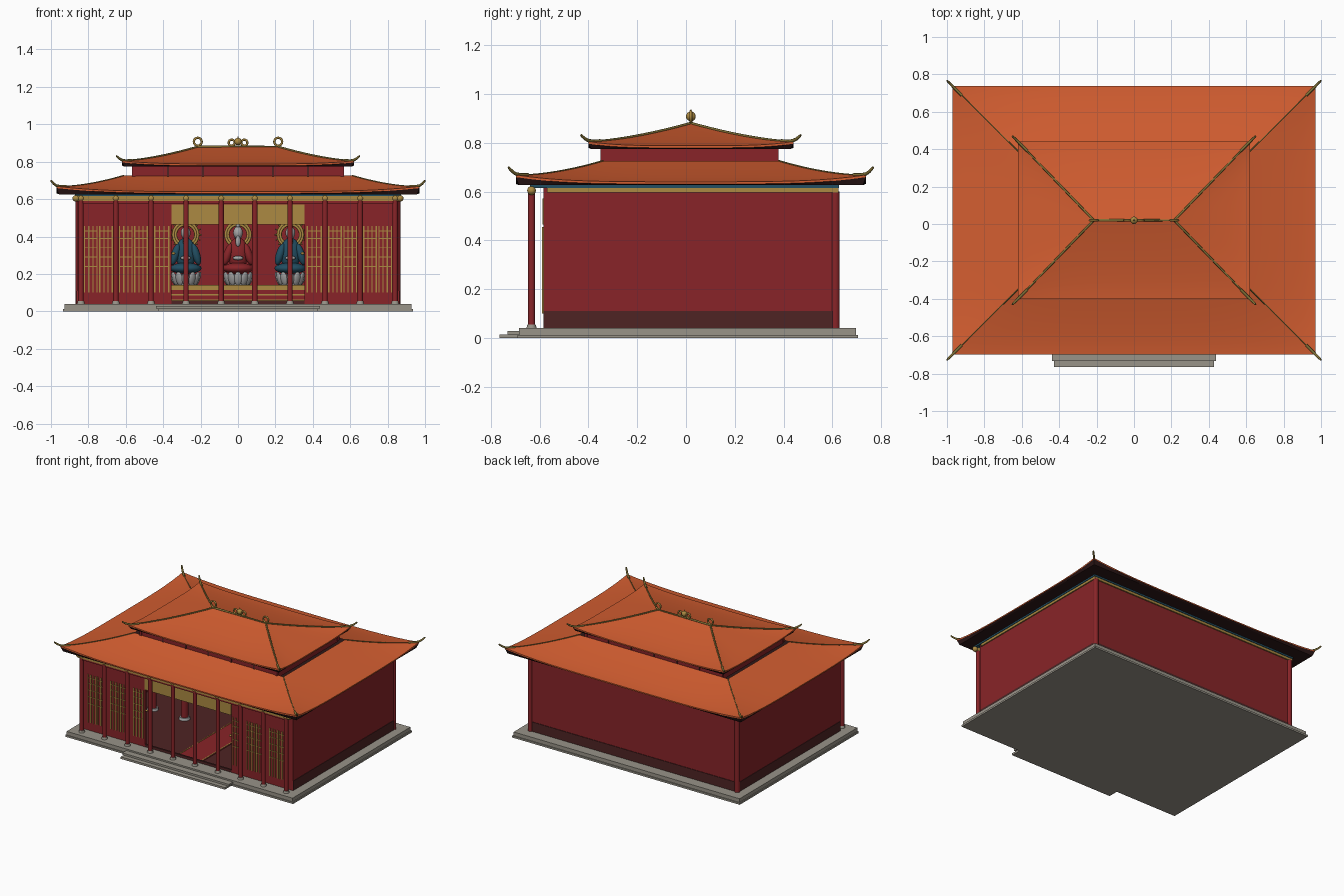
import bpy, bmesh, math
from mathutils import Vector, Matrix

if "Cube" in bpy.data.objects:
    bpy.data.objects.remove(bpy.data.objects["Cube"])

CY = 0.02  # roof centre in y


def srgb(r, g, b):
    return [((c / 255 + 0.055) / 1.055) ** 2.4 for c in (r, g, b)] + [1]


def material(name, *rgb):
    m = bpy.data.materials.new(name)
    m.diffuse_color = srgb(*rgb)
    m.use_nodes = True
    m.node_tree.nodes["Principled BSDF"].inputs["Base Color"].default_value = m.diffuse_color
    return m


RED = material("wall red", 136, 36, 40)
DARK = material("dark maroon", 78, 36, 36)
ORANGE = material("roof orange", 210, 93, 48)
SOFFIT = material("eave shadow brown", 46, 24, 24)
GOLD = material("gold", 172, 138, 66)
STONE = material("stone grey", 152, 147, 136)
TEAL = material("teal", 34, 78, 98)
PALE = material("pale grey", 165, 165, 165)
OLIVE = material("ridge olive", 128, 112, 54)


def finish(name, bm, mats, smooth=None):
    me = bpy.data.meshes.new(name)
    bmesh.ops.recalc_face_normals(bm, faces=bm.faces)
    bm.to_mesh(me)
    bm.free()
    ob = bpy.data.objects.new(name, me)
    bpy.context.collection.objects.link(ob)
    for m in mats:
        me.materials.append(m)
    if smooth:
        bpy.ops.object.select_all(action='DESELECT')
        ob.select_set(True)
        bpy.context.view_layer.objects.active = ob
        bpy.ops.object.shade_smooth_by_angle(angle=math.radians(smooth))
    return ob


def boxes(name, mat, spans):
    bm = bmesh.new()
    for x0, x1, y0, y1, z0, z1 in spans:
        m = Matrix.Translation(((x0 + x1) / 2, (y0 + y1) / 2, (z0 + z1) / 2)) @ \
            Matrix.Diagonal((x1 - x0, y1 - y0, z1 - z0, 1))
        bmesh.ops.create_cube(bm, size=1, matrix=m)
    return finish(name, bm, [mat])


def mirrored(spans):
    return spans + [(-b, -a, *r) for a, b, *r in spans]


def rods(name, mat, items):
    """vertical cones: x, y, z0, z1, bottom radius, top radius"""
    bm = bmesh.new()
    for x, y, z0, z1, r0, r1 in items:
        bmesh.ops.create_cone(bm, cap_ends=True, segments=16, radius1=r0, radius2=r1, depth=z1 - z0,
                              matrix=Matrix.Translation((x, y, (z0 + z1) / 2)))
    return finish(name, bm, [mat], 40)


def balls(name, mat, items):
    """ellipsoids: centre, radii, optional rotation"""
    bm = bmesh.new()
    for c, r, *rot in items:
        m = Matrix.Translation(c) @ (rot[0] if rot else Matrix()) @ Matrix.Diagonal((*r, 1))
        bmesh.ops.create_uvsphere(bm, u_segments=16, v_segments=10, radius=1, matrix=m)
    return finish(name, bm, [mat], 60)


def tube(name, mat, paths, radius, cyclic=False):
    cu = bpy.data.curves.new(name, 'CURVE')
    cu.dimensions = '3D'
    cu.bevel_depth = radius
    cu.bevel_resolution = 2
    cu.use_fill_caps = True
    for pts in paths:
        sp = cu.splines.new('POLY')
        sp.points.add(len(pts) - 1)
        for i, p in enumerate(pts):
            sp.points[i].co = (*p, 1)
            sp.points[i].radius = 1 if cyclic else 1 - 0.4 * (i / (len(pts) - 1)) ** 3
        sp.use_cyclic_u = cyclic
    ob = bpy.data.objects.new(name, cu)
    cu.materials.append(mat)
    bpy.context.collection.objects.link(ob)


def circle(x, y, z, r, n=24):
    return [(x + r * math.cos(2 * math.pi * i / n), y, z + r * math.sin(2 * math.pi * i / n)) for i in range(n)]


# Curved hip roof: swept slopes, lifted corners, dark soffit, hip ridges with upturned tips
def roof(name, ex, ey, tx, ty, z0, z1, lift, power, tip_z, ridge_r):
    rows, cols = 12, 24

    def height(t, s):
        return z0 + (z1 - z0) * t ** power + lift * abs(s) ** 4 * (1 - t) ** 2

    bm = bmesh.new()
    for side in range(4):
        def pt(t, s, dz=0.0, inset=0.0, flat=None):
            hx, hy = ex + (tx - ex) * t - inset, ey + (ty - ey) * t - inset
            z = height(t, s) + dz if flat is None else flat
            x, y = [(s * hx, -hy), (hx, s * hy), (-s * hx, hy), (-hx, -s * hy)][side]
            return bm.verts.new((x, CY + y, z))
        ss = [-1 + 2 * i / cols for i in range(cols + 1)]
        grid = [[pt(0, 0, inset=0.012, flat=z0 - 0.014) for s in ss]]
        for v, s in zip(grid[0], ss):
            k = [(s * (ex - .012), -ey + .012), (ex - .012, s * (ey - .012)),
                 (-s * (ex - .012), ey - .012), (-ex + .012, -s * (ey - .012))][side]
            v.co.x, v.co.y = k[0], CY + k[1]
        grid.append([pt(0, s, dz=-0.009) for s in ss])
        grid += [[pt(j / rows, s) for s in ss] for j in range(rows + 1)]
        for j in range(len(grid) - 1):
            for i in range(cols):
                f = bm.faces.new((grid[j][i], grid[j][i + 1], grid[j + 1][i + 1], grid[j + 1][i]))
                f.material_index = 1 if j == 0 else 0
    bmesh.ops.remove_doubles(bm, verts=bm.verts, dist=0.0001)
    rim = [e for e in bm.edges if e.is_boundary and e.verts[0].co.z < z0]
    for f in bmesh.ops.contextual_create(bm, geom=rim)['faces']:
        f.material_index = 1
    finish(name, bm, [ORANGE, SOFFIT], 11)
    hips, tips = [], []
    for sx in (1, -1):
        for sy in (1, -1):
            def at(d, z):
                return (sx * (ex + d), CY + sy * (ey + d), z)
            hips.append([(sx * (ex + (tx - ex) * t), CY + sy * (ey + (ty - ey) * t), height(t, 1) + .001)
                         for t in [i / 20 for i in range(20, -1, -1)]])
            c = height(0, 1)
            tips.append([at(-.05, height(.13, 1)), at(-.02, c), at(0, c + .004),
                         at(.013, c + (tip_z - c) * .4), at(.024, c + (tip_z - c) * .75), at(.03, tip_z)])
    tube(name + "_hip_ridges", OLIVE, hips, ridge_r)
    tube(name + "_corner_tips", OLIVE, tips, 0.0075)


roof("lower_roof", 0.97, 0.717, 0.612, 0.36, 0.64, 0.725, 0.028, 1.25, 0.70, 0.0035)
roof("upper_roof", 0.62, 0.42, 0.215, 0.0, 0.788, 0.879, 0.017, 1.3, 0.832, 0.006)

# Ridge ornaments
tube("main_ridge", OLIVE, [[(-.22, CY, .88), (.22, CY, .88)]], 0.008)
tube("ridge_scrolls", GOLD, [circle(s * .215, CY, .907, .021) for s in (1, -1)]
     + [circle(s * .034, CY, .902, .016) for s in (1, -1)], 0.006, True)
balls("ridge_ball", GOLD, [((0, CY, .908), (.02, .02, .02))])
rods("ridge_spike", GOLD, [(0, CY, .92, .936, .006, .002)])

# Upper storey wall with pilasters
boxes("upper_wall", RED, [(-.56, .56, -.345, .375, .70, .787)])
boxes("upper_pilasters", DARK, [(x * .187 - .005, x * .187 + .005, -.35, .38, .72, .78) for x in range(-2, 3)])
boxes("upper_corner_posts", RED, mirrored([(.548, .566, y - .009, y + .009, .71, .785) for y in (-.341, .371)]))

# Stone platform and front steps
boxes("platform", STONE, [(-.935, .935, -.69, .705, 0, .013), (-.928, .928, -.685, .697, .013, .04)])
boxes("steps", STONE, [(-.428, .428, -.765, -.68, 0, .015), (-.438, .438, -.732, -.68, .015, .029)])
boxes("interior_floor", DARK, [(-.85, .85, -.575, .60, .038, .043)])

# Hall walls with open front
boxes("hall_walls", RED, mirrored([(.84, .86, -.585, .615, .04, .628), (.355, .85, -.585, -.565, .04, .628)])
      + [(-.86, .86, .595, .615, .04, .628), (-.36, .36, -.585, -.565, .57, .628)])
boxes("wall_base_band", DARK, mirrored([(.858, .863, -.583, .61, .04, .11)]) + [(-.85, .85, .61, .619, .04, .11)])
rods("back_corner_posts", RED, [(s * .85, .612, .04, .6, .018, .018) for s in (1, -1)])
boxes("threshold", DARK, [(-.355, .355, -.585, -.572, .04, .058)])
boxes("door_lintel_panels", GOLD, [(-.355, .355, -.588, -.572, .465, .572)])

# Beams under the eaves
boxes("wall_top_beam", GOLD, mirrored([(.855, .868, -.57, .62, .597, .614)]) + [(-.868, .868, .61, .624, .597, .614)])
boxes("teal_eave_band", TEAL, mirrored([(.85, .872, -.625, .625, .614, .628)])
      + [(-.872, .872, .605, .628, .614, .628), (-.872, .872, -.64, -.625, .618, .628)])
boxes("front_beam", GOLD, [(-.86, .86, -.645, -.621, .59, .618)])
boxes("porch_tie_beam", RED, [(-.85, .85, -.64, -.626, .577, .59)])

# Front columns with stone bases and gold capitals
XS = [s * x for x in (.09, .278, .465, .653, .84) for s in (1, -1)]
rods("front_columns", RED, [(x, -.633, .04, .6, .0145, .0145) for x in XS])
rods("front_column_bases", STONE, [(x, -.633, .04, .055, .021, .017) for x in XS])
balls("front_capitals", GOLD, [((x, -.633, .604), (.02, .018, .018)) for x in XS + [.865, -.865]])

# Lattice screens between the columns
bars = []
for x0, x1 in ((.37, .445), (.485, .552), (.566, .633), (.672, .739), (.753, .82)):
    for i in range(4):
        x = x0 + (x1 - x0) * i / 3
        bars.append((x - .003, x + .003, -.591, -.583, .10, .455))
    for z in (.24, .29, .34, .39, .43):
        bars.append((x0, x1, -.590, -.583, z - .002, z + .002))
boxes("lattice_screens", GOLD, mirrored(bars))
balls("door_knobs", GOLD, [((s * .345, -.58, .31), (.01, .008, .008)) for s in (1, -1)])

# Interior columns, carpet and altar
IN = [(s * x, -.07) for x in (.39, .65) for s in (1, -1)]
rods("interior_columns", RED, [(x, y, .04, .625, .026, .026) for x, y in IN])
rods("interior_column_bases", PALE, [(x, y, .042, .06, .04, .034) for x, y in IN])
boxes("carpet", RED, [(-.1, .1, -.56, .2, .042, .047)])
boxes("carpet_trim", GOLD, mirrored([(.088, .096, -.56, .2, .042, .049)]))
boxes("altar", RED, [(-.42, .42, .2, .42, .04, .115)])
boxes("altar_trim", GOLD, [(-.425, .425, .195, .42, .055, .064), (-.425, .425, .195, .42, .085, .092),
                           (-.42, .42, .2, .42, .115, .14)])


# Seated statue on a lotus seat, with halo
def statue(name, x, robe, rays):
    y = .31
    rods(name + "_seat", PALE, [(x, y, .135, .2, .055, .075)])
    petals = []
    for k in range(12):
        a = 2 * math.pi * k / 12
        petals.append(((x + .068 * math.cos(a), y + .068 * math.sin(a), .175), (.01, .021, .038),
                       Matrix.Rotation(a, 4, 'Z') @ Matrix.Rotation(.3, 4, 'Y')))
    balls(name + "_petals", PALE, petals)
    balls(name + "_robe", robe, [((x, y - .01, .23), (.085, .06, .03)), ((x, y, .31), (.055, .035, .085))]
          + [((x + s * .055, y - .01, .305), (.022, .025, .06), Matrix.Rotation(-s * .3, 4, 'Y')) for s in (1, -1)])
    balls(name + "_head", PALE, [((x, y - .01, .42), (.026, .028, .034)), ((x, y - .01, .458), (.012, .012, .012)),
                                 ((x, y - .045, .285), (.028, .015, .012)), ((x, y - .03, .375), (.014, .012, .03))])
    tube(name + "_halo", GOLD, [circle(x, y + .04, .41, r) for r in (.066, .054)], .008, True)
    if rays:
        tube(name + "_halo_rays", GOLD, [[(x + r * math.cos(a), y + .04, .41 + r * math.sin(a)) for r in (.066, .085)]
                                         for a in [math.pi * k / 9 for k in range(18)]], .005)


statue("centre_statue", 0, RED, False)
statue("left_statue", -.28, TEAL, True)
statue("right_statue", .28, TEAL, True)
